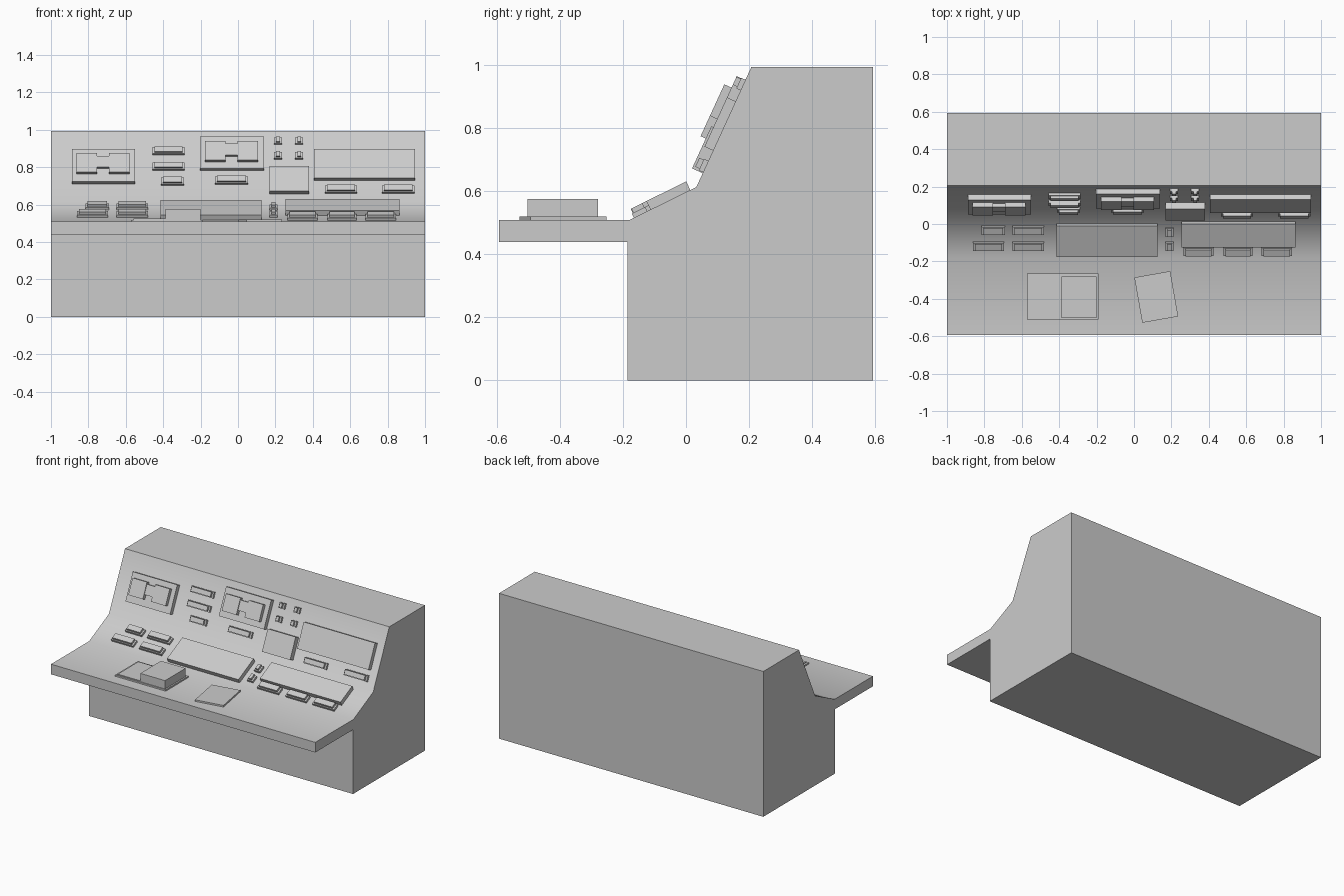
import bpy, math
from mathutils import Matrix, Vector

if "Cube" in bpy.data.objects:
    bpy.data.objects.remove(bpy.data.objects["Cube"])

# Side profile of the cabinet (y, z)
PROFILE = [(-0.185, 0), (0.593, 0), (0.593, 0.994), (0.207, 0.994), (0.033, 0.614),
           (-0.18, 0.509), (-0.593, 0.509), (-0.593, 0.44), (-0.185, 0.44)]


def add_mesh(name, verts, faces, matrix=Matrix()):
    mesh = bpy.data.meshes.new(name)
    mesh.from_pydata(verts, [], faces)
    obj = bpy.data.objects.new(name, mesh)
    bpy.context.collection.objects.link(obj)
    obj.matrix_world = matrix
    return obj


def prism(name, outline, lo, hi, matrix=Matrix()):
    """Extrude a counter-clockwise outline from lo to hi along local z."""
    n = len(outline)
    verts = [(a, b, lo) for a, b in outline] + [(a, b, hi) for a, b in outline]
    faces = [tuple(reversed(range(n))), tuple(range(n, 2 * n))]
    faces += [(i, (i + 1) % n, (i + 1) % n + n, i + n) for i in range(n)]
    return add_mesh(name, verts, faces, matrix)


def box(name, x0, x1, v0, v1, w0, w1, matrix=Matrix()):
    return prism(name, [(x0, v0), (x1, v0), (x1, v1), (x0, v1)], w0, w1, matrix)


def slope(a, b):
    """Frame lying on a slope: x across, y up the slope, z outward."""
    angle = math.atan2(b[1] - a[1], b[0] - a[0])
    return Matrix.Translation((0, a[0], a[1])) @ Matrix.Rotation(angle, 4, 'X')


def button(name, x0, x1, v0, v1, frame):
    """Wide base with a narrower raised cap."""
    box(name + "_base", x0, x1, v0, v1, -0.003, 0.015, frame)
    box(name + "_cap", x0 + 0.011, x1 - 0.011, v0 + 0.006, v1 - 0.003, 0.014, 0.03, frame)


# Cabinet with overhanging desk; local (x, y, z) maps to world (y, z, x)
axes = Matrix(((0, 0, 1, 0), (1, 0, 0, 0), (0, 1, 0, 0), (0, 0, 0, 1)))
cabinet = prism("console_cabinet", PROFILE, -1, 1)
cabinet.data.transform(axes)
bpy.context.view_layer.objects.active = cabinet
cabinet.select_set(True)
bpy.ops.object.shade_smooth_by_angle(angle=math.radians(45))

upper = slope(PROFILE[4], PROFILE[3])
lower = slope(PROFILE[5], PROFILE[4])

# Upper panels
box("left_screen", -0.887, -0.55, 0.107, 0.297, -0.003, 0.03, upper)
box("middle_screen", -0.203, 0.139, 0.184, 0.373, -0.003, 0.03, upper)
box("wide_screen", 0.406, 0.946, 0.127, 0.299, -0.003, 0.03, upper)
box("small_screen", 0.168, 0.38, 0.048, 0.195, -0.003, 0.037, upper)

# Paired plates joined by a bridge on two of the screens
for label, x, v in (("left", -0.722, 0.152), ("middle", -0.035, 0.223)):
    for side, s in (("left", -1), ("right", 1)):
        xa, xb = sorted((x + s * 0.031, x + s * 0.141))
        box(f"{label}_screen_{side}_plate", xa, xb, v, v + 0.11, 0.029, 0.055, upper)
    box(f"{label}_screen_bridge", x - 0.032, x + 0.032, v + 0.03, v + 0.097, 0.029, 0.05, upper)

# Upper buttons
for i, (x0, x1, v) in enumerate([(-0.457, -0.286, 0.277), (-0.457, -0.286, 0.186),
                                 (-0.412, -0.289, 0.098), (-0.123, 0.053, 0.104),
                                 (0.465, 0.636, 0.051), (0.77, 0.944, 0.051)]):
    button(f"upper_button_{i}", x0, x1, v, v + 0.04, upper)
for r, v in enumerate((0.251, 0.337)):
    for c, x in enumerate((0.214, 0.327)):
        button(f"upper_key_{r}_{c}", x - 0.021, x + 0.021, v, v + 0.037, upper)

# Lower panels and buttons
box("lower_wide_panel", -0.414, 0.126, 0.02, 0.204, -0.003, 0.03, lower)
box("lower_right_panel", 0.254, 0.864, 0.075, 0.216, -0.003, 0.03, lower)
for i, (x0, x1, v) in enumerate([(-0.815, -0.69, 0.143), (-0.65, -0.481, 0.143),
                                 (-0.861, -0.695, 0.048), (-0.65, -0.481, 0.048),
                                 (0.168, 0.211, 0.132), (0.168, 0.211, 0.048),
                                 (0.265, 0.425, 0.016), (0.479, 0.634, 0.016),
                                 (0.682, 0.845, 0.016)]):
    button(f"lower_button_{i}", x0, x1, v, v + 0.048, lower)

# Open binder and loose sheet on the desk
box("binder_cover", -0.572, -0.19, -0.51, -0.265, 0.507, 0.519)
box("binder_left_page", -0.558, -0.387, -0.503, -0.28, 0.518, 0.525)
box("binder_page_stack", -0.387, -0.2, -0.503, -0.28, 0.518, 0.576)
box("loose_sheet", -0.0975, 0.0975, -0.123, 0.123, -0.002, 0.011,
    Matrix.Translation((0.119, -0.39, 0.509)) @ Matrix.Rotation(math.radians(10), 4, 'Z'))
